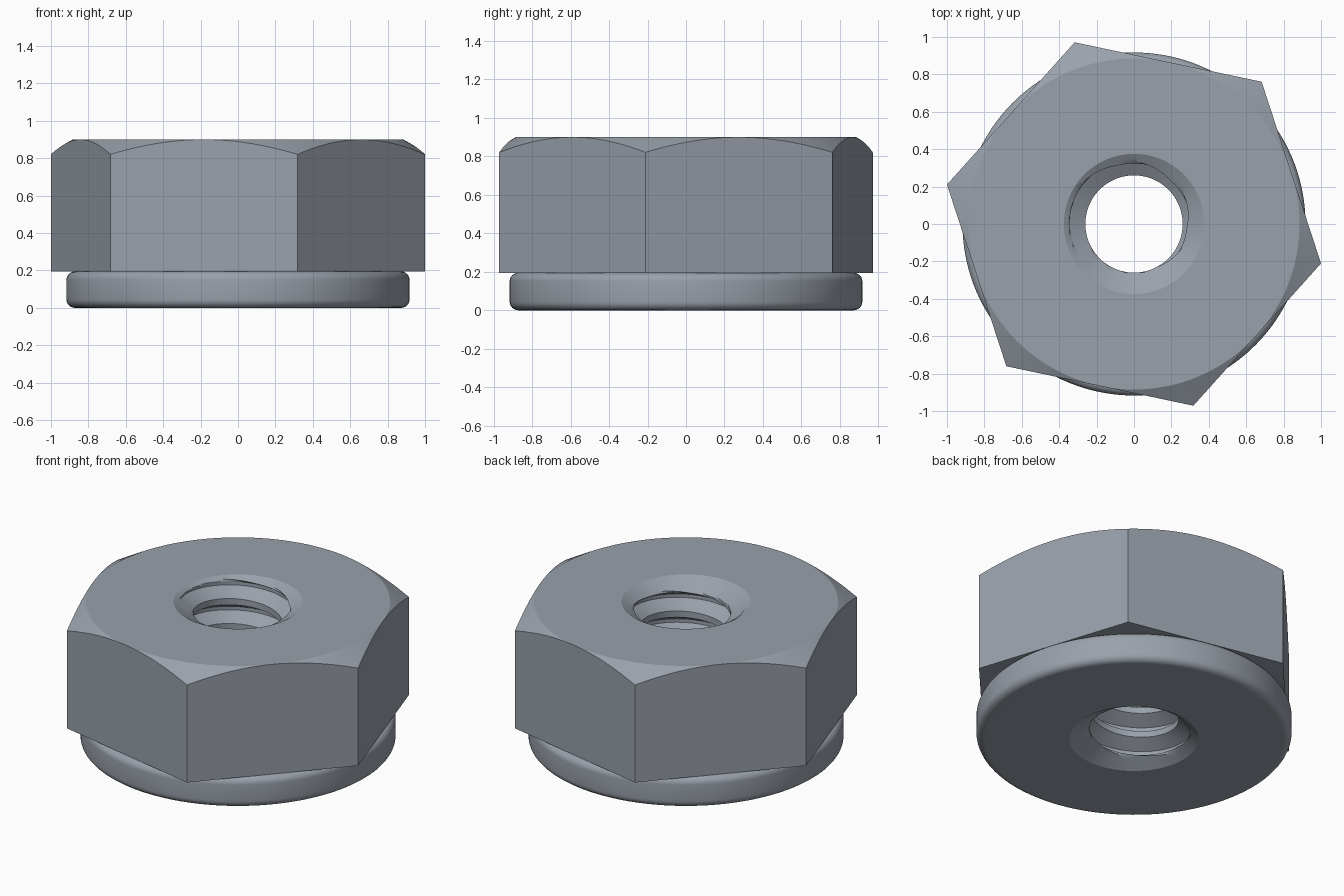
import bpy, bmesh, math

if "Cube" in bpy.data.objects:
    bpy.data.objects.remove(bpy.data.objects["Cube"])

N = 144                        # columns around the axis, a multiple of six
START = math.radians(-11.9)    # direction of the first hexagon corner
FLAT = 0.885                   # hexagon centre to flat
HEIGHT, SEAT = 0.90, 0.195     # top of nut, underside of hexagon
FLANGE, FILLET = 0.917, 0.045
MOUTH, SLOPE = 0.375, math.tan(math.radians(30))
PITCH, MINOR, MAJOR = 0.16, 0.26, 0.345

steel = bpy.data.materials.new("steel grey")
steel.diffuse_color = (0.32, 0.355, 0.405, 1)
steel.use_nodes = True
steel.node_tree.nodes["Principled BSDF"].inputs["Base Color"].default_value = steel.diffuse_color

bm = bmesh.new()


def loft(rows):
    """Skin neighbouring rows of points with quads."""
    rows = [[bm.verts.new(p) for p in row] for row in rows]
    for a, b in zip(rows, rows[1:]):
        for i in range(N):
            bm.faces.new((a[i], a[i + 1], b[i + 1], b[i]))


def point(i, r, z):
    t = START + math.tau * (i % N) / N
    return (r * math.cos(t), r * math.sin(t), z)


def hex_radius(i):
    t = (math.tau * i / N) % (math.pi / 3) - math.pi / 6
    return FLAT / math.cos(t)


def ring(r, z):
    return [point(i, r, z) for i in range(N + 1)]


# Hexagon with a conical chamfer on top
outer = [ring(MOUTH, HEIGHT), ring(FLAT, HEIGHT)]
outer.append([point(i, hex_radius(i), HEIGHT - (hex_radius(i) - FLAT) * SLOPE)
              for i in range(N + 1)])
outer.append([point(i, hex_radius(i), SEAT) for i in range(N + 1)])

# Round flange with filleted rims
core = FLANGE - FILLET
arc = [math.radians(a) for a in range(0, 91, 15)]
outer.append(ring(core - 0.01, SEAT))
outer += [ring(core + FILLET * math.sin(a), SEAT - FILLET + FILLET * math.cos(a)) for a in arc]
outer += [ring(core + FILLET * math.cos(a), FILLET - FILLET * math.sin(a)) for a in arc]
outer += [ring(core - 0.01, 0), ring(MOUTH, 0)]
loft(outer)

# Helical thread profile: (fraction of pitch, radius)
corners = [(0, MINOR), (0.25, MINOR), (0.555, MAJOR), (0.695, MAJOR), (1, MINOR)]
profile = []
for (u0, r0), (u1, r1) in zip(corners, corners[1:]):
    profile += [(u0 + (u1 - u0) * s / 4, r0 + (r1 - r0) * s / 4) for s in range(4)]

# Threaded bore, countersunk at both ends
base = 0.834 + PITCH * 48.1 / 360
bore = []
for turn in range(-8, 3):
    for u, r in profile:
        row = []
        for i in range(N + 1):
            z = min(HEIGHT, max(0, base + PITCH * (turn + u + i / N)))
            sink = MOUTH - min(z, HEIGHT - z) / SLOPE
            row.append(point(i, max(r, sink), z))
        bore.append(row)
loft(bore)

bmesh.ops.remove_doubles(bm, verts=bm.verts, dist=0.0002)
bmesh.ops.recalc_face_normals(bm, faces=bm.faces)
mesh = bpy.data.meshes.new("flanged_hex_nut")
bm.to_mesh(mesh)
bm.free()
mesh.materials.append(steel)
nut = bpy.data.objects.new("flanged_hex_nut", mesh)
bpy.context.collection.objects.link(nut)
bpy.context.view_layer.objects.active = nut
nut.select_set(True)
bpy.ops.object.shade_smooth_by_angle(angle=math.radians(24))
